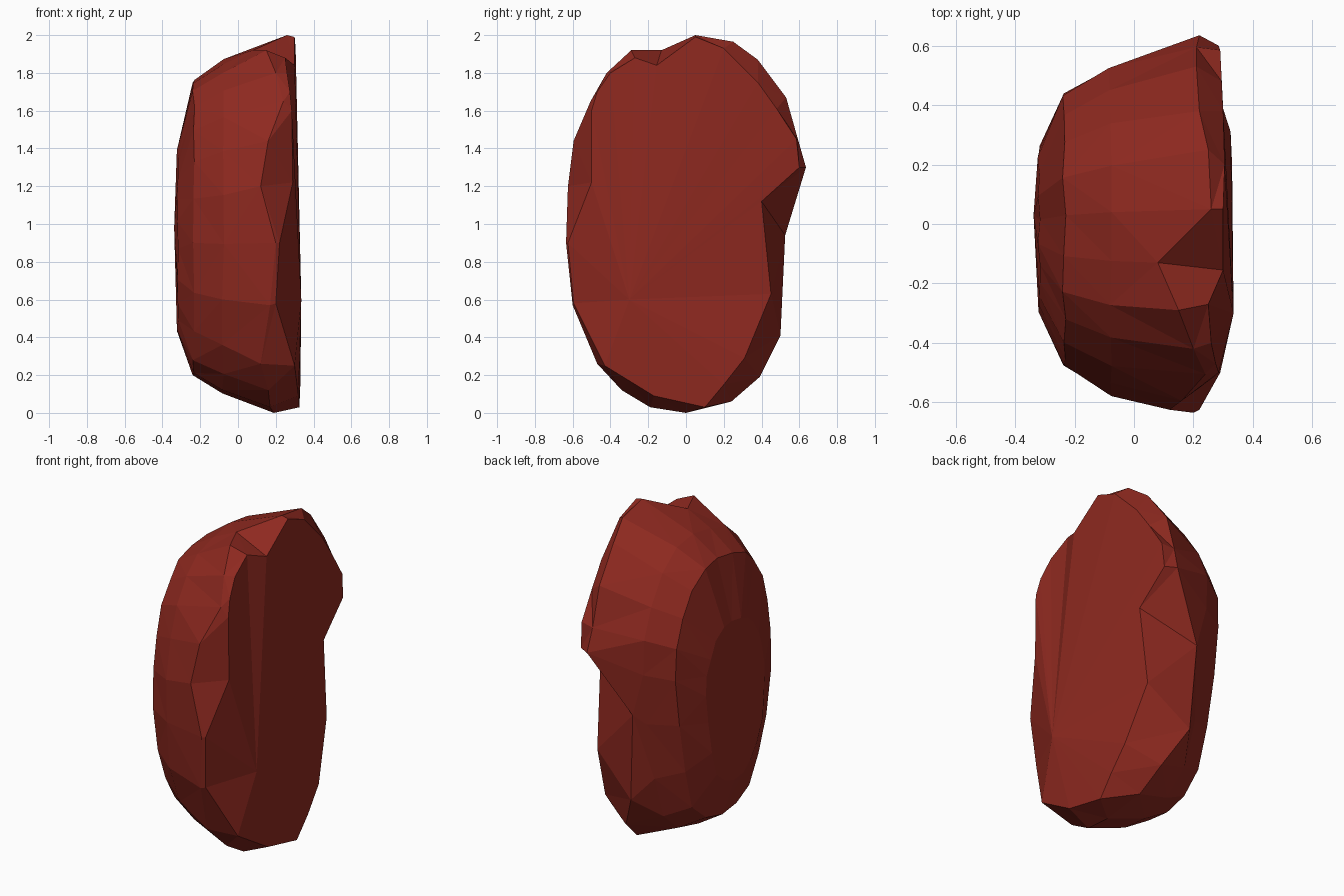
import bpy, bmesh, random

if "Cube" in bpy.data.objects:
    bpy.data.objects.remove(bpy.data.objects["Cube"])
random.seed(4)

# rim of the split flat face, running from the bottom up the front and down the back
RIM = [(.325,.1,.03),(.32,-.17,.09),(.31,-.3,.17),(.3,-.43,.25),(.2,-.595,.58),(.22,-.625,.9),
       (.29,-.5,1.22),(.285,-.5,1.6),(.275,-.47,1.7),(.26,-.4,1.8),(.25,-.27,1.88),
       (.3,-.155,1.84),(.3,.05,1.99),(.305,.2,1.93),(.3,.38,1.75),(.295,.48,1.61),
       (.29,.585,1.45),(.285,.6,1.3),(.295,.4,1.12),(.28,.45,.63),(.325,.31,.29),(.33,.2,.15)]
# widest outline of the stone, with the same point order
WIDE = [(.19,0,.0),(.17,-.19,.03),(.16,-.34,.12),(.12,-.47,.26),(.17,-.6,.57),(.2,-.635,.9),
        (.12,-.625,1.2),(.16,-.595,1.44),(.24,-.505,1.65),(.2,-.42,1.8),(.15,-.29,1.92),
        (.08,-.13,1.92),(.26,.05,2.0),(.25,.25,1.965),(.22,.38,1.87),(.21,.53,1.67),
        (.21,.595,1.44),(.22,.635,1.3),(-.01,.525,.94),(.02,.5,.41),(.13,.39,.19),(.16,.24,.06)]
N = len(WIDE)

bm = bmesh.new()


def ring(points):
    return [bm.verts.new(p) for p in points]


def shrunk(x, sy, sz, cz, jitter):
    """Smaller, evened-out copy of the wide outline at x, slightly roughened."""
    j = lambda: random.uniform(-jitter, jitter)
    pts = []
    for i in range(N):
        a, b, c = WIDE[i - 1], WIDE[i], WIDE[(i + 1) % N]
        y, z = [.3 * a[k] + .4 * b[k] + .3 * c[k] for k in (1, 2)]
        pts.append((x + j(), -.012 + y * sy + j(), cz + (z - 1.0) * sz + j()))
    return ring(pts)


def fan(loop, centre):
    c = bm.verts.new(centre)
    for i, v in enumerate(loop):
        bm.faces.new((v, loop[(i + 1) % len(loop)], c))


# split face, shoulder and rounded back of the stone
rings = [ring(RIM), ring(WIDE), shrunk(-.08, .91, .91, .99, .006),
         shrunk(-.235, .755, .81, .985, .006), shrunk(-.32, .46, .5, .92, .004)]
for a, b in zip(rings, rings[1:]):
    for i in range(N):
        k = (i + 1) % N
        bm.faces.new((a[i], a[k], b[k], b[i]))
fan(rings[0], (.335, -.3, .6))
fan(rings[-1], (-.338, .03, .98))
bmesh.ops.triangulate(bm, faces=bm.faces[:])
bmesh.ops.recalc_face_normals(bm, faces=bm.faces[:])

mesh = bpy.data.meshes.new("stone")
bm.to_mesh(mesh)
bm.free()
stone = bpy.data.objects.new("stone", mesh)
bpy.context.collection.objects.link(stone)

red = bpy.data.materials.new("brick red")
red.diffuse_color = (.27, .022, .014, 1)
red.use_nodes = True
red.node_tree.nodes["Principled BSDF"].inputs["Base Color"].default_value = red.diffuse_color
mesh.materials.append(red)
